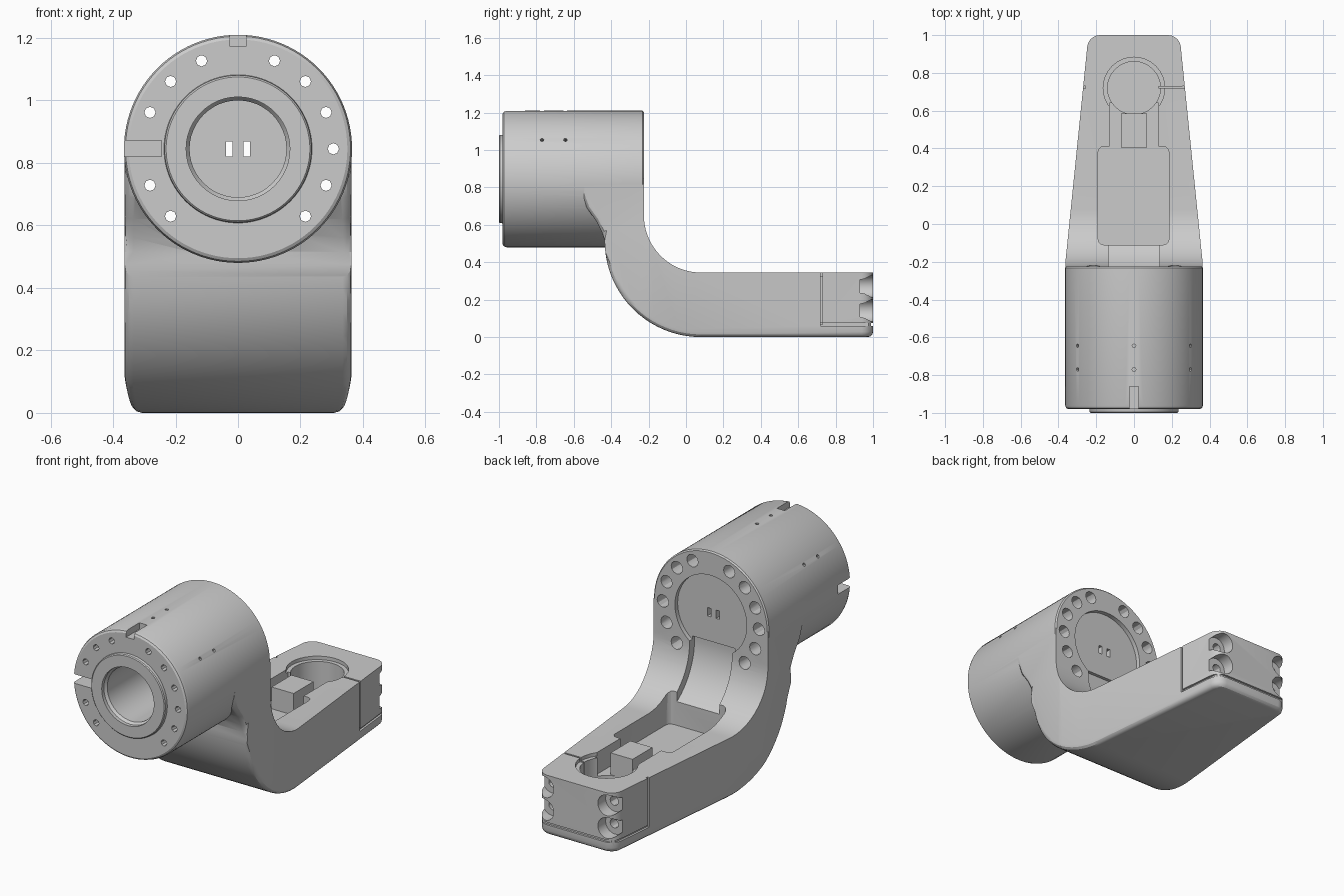
import bpy, bmesh, math
from mathutils import Matrix, Vector

if "Cube" in bpy.data.objects:
    bpy.data.objects.remove(bpy.data.objects["Cube"])

CZ = 0.845          # height of the barrel axis
R = 0.365           # barrel radius
cutters = []


def make(name, bm):
    bmesh.ops.recalc_face_normals(bm, faces=bm.faces)
    me = bpy.data.meshes.new(name)
    bm.to_mesh(me)
    bm.free()
    ob = bpy.data.objects.new(name, me)
    bpy.context.collection.objects.link(ob)
    return ob


def cut(bm):
    ob = make("cutter", bm)
    ob.hide_render = True
    cutters.append(ob)


def rod(a, b, r, seg=16):
    """Cylinder between two points."""
    a, b = Vector(a), Vector(b)
    bm = bmesh.new()
    m = Matrix.Translation((a + b) / 2) @ (b - a).to_track_quat('Z', 'Y').to_matrix().to_4x4()
    bmesh.ops.create_cone(bm, cap_ends=True, segments=seg, radius1=r, radius2=r,
                          depth=(b - a).length, matrix=m)
    return bm


def box(x0, x1, y0, y1, z0, z1, corner=0):
    """Box, optionally with rounded vertical corners."""
    bm = bmesh.new()
    m = Matrix.Translation(((x0 + x1) / 2, (y0 + y1) / 2, (z0 + z1) / 2)) @ \
        Matrix.Diagonal((x1 - x0, y1 - y0, z1 - z0, 1))
    bmesh.ops.create_cube(bm, size=1, matrix=m)
    if corner:
        es = [e for e in bm.edges if abs(e.verts[0].co.z - e.verts[1].co.z) > 1e-4]
        bmesh.ops.bevel(bm, geom=es, offset=corner, segments=3, profile=0.5, affect='EDGES')
    return bm


def prism(pts, hw):
    """Side profile (y, z) extruded across x."""
    bm = bmesh.new()
    f = bm.faces.new([bm.verts.new((-hw, y, z)) for y, z in pts])
    ext = bmesh.ops.extrude_face_region(bm, geom=[f])
    bmesh.ops.translate(bm, vec=(2 * hw, 0, 0),
                        verts=[g for g in ext['geom'] if isinstance(g, bmesh.types.BMVert)])
    bmesh.ops.recalc_face_normals(bm, faces=bm.faces)
    return bm


def arc(cy, cz, r, a0, a1, n):
    return [(cy + r * math.cos(math.radians(a0 + (a1 - a0) * i / n)),
             cz + r * math.sin(math.radians(a0 + (a1 - a0) * i / n))) for i in range(n + 1)]


def lathe(prof, seg=96):
    """Revolve (radius, y) points around the barrel axis; ends are on the axis."""
    bm = bmesh.new()
    vs = [bm.verts.new((r, y, CZ)) for r, y in prof]
    es = [bm.edges.new(p) for p in zip(vs, vs[1:])]
    bmesh.ops.spin(bm, geom=vs + es, cent=(0, 0, CZ), axis=(0, 1, 0),
                   angle=2 * math.pi, steps=seg, use_merge=True)
    bmesh.ops.remove_doubles(bm, verts=bm.verts, dist=1e-4)
    return bm


def boolean(ob, other, op):
    m = ob.modifiers.new(op, 'BOOLEAN')
    m.object, m.operation, m.solver = other, op, 'EXACT'


# Barrel with chamfered front rim and raised front ring
body = make("arm_link_body", lathe([
    (0, -0.225), (0.358, -0.225), (R, -0.232), (R, -0.96), (0.36, -0.974), (0.35, -0.98),
    (0.237, -0.98), (0.235, -0.995), (0.23, -1.0), (0, -1.0)]))

# Curved arm: inner bend, flat beam, outer bend flaring up to the barrel
inner = arc(0.08, 0.65, 0.305, 180, 270, 18)
outer = arc(0.08, 0.52, 0.515, 270, 180, 20)
outer = [(y, z - 0.005) for y, z in outer]
bm = prism([(-0.225, CZ)] + inner + [(1, 0.345), (1, 0)] + outer +
           [(-0.45, 0.56), (-0.48, 0.62), (-0.53, 0.69), (-0.545, 0.73), (-0.545, CZ)], 0.363)
bmesh.ops.bisect_plane(bm, geom=bm.verts[:] + bm.edges[:] + bm.faces[:],
                       plane_co=(0, -0.2, 0), plane_no=(0, 1, 0))
for v in bm.verts:
    if v.co.y > -0.2:
        v.co.x *= 1 - 0.335 * (v.co.y + 0.2) / 1.2
tip = [e for e in bm.edges if all(v.co.y > 0.99 for v in e.verts)
       and abs(e.verts[0].co.z - e.verts[1].co.z) > 0.1]
bmesh.ops.bevel(bm, geom=tip, offset=0.06, segments=5, profile=0.5, affect='EDGES')
bm.normal_update()
low = [e for e in bm.edges if len(e.link_faces) == 2 and e.calc_face_angle(0) > 0.7
       and min(f.normal.z for f in e.link_faces) < -0.15]
bmesh.ops.bevel(bm, geom=low, offset=0.028, segments=3, profile=0.5, affect='EDGES')
arm = make("arm_cutter", bm)
arm.hide_render = True
boolean(body, arm, 'UNION')

# Front bore, rear disc recess, seam ring
cut(lathe([(0, -0.29), (0.155, -0.29), (0.155, -0.965), (0.166, -0.98), (0.166, -1.05), (0, -1.05)], 48))
cut(rod((0, -0.25, CZ), (0, -0.2, CZ), 0.228, 64))

# Bolt circle: through holes with rear counterbores
for deg in (-45, -22.5, 0, 22.5, 45, 67.5):
    for s in (1, -1):
        x = s * 0.305 * math.cos(math.radians(deg))
        z = CZ + 0.305 * math.sin(math.radians(deg))
        if not (s < 0 and deg == 0):
            cut(rod((x, -1.1, z), (x, -0.1, z), 0.018, 8))
        cut(rod((x, -0.31, z), (x, -0.1, z), 0.036, 12))

# Twin cable slots in the disc, front notches, radial pin holes
for s in (1, -1):
    cut(box(s * 0.028 - 0.011, s * 0.028 + 0.011, -0.4, -0.2, CZ - 0.024, CZ + 0.024))
cut(box(-0.025, 0.025, -1.05, -0.86, 1.172, 1.3))
cut(box(-0.5, -0.245, -1.05, -0.86, 0.82, 0.872))
for deg in (35, 90, 145):
    d = Vector((math.cos(math.radians(deg)), 0, math.sin(math.radians(deg))))
    for y in (-0.645, -0.77):
        p = Vector((0, y, CZ))
        cut(rod(p + d * 0.33, p + d * 0.4, 0.01, 8))

# Cable channel down the bend, main pocket, neck and round well
cut(prism([(-0.2, 0.68)] + arc(0.08, 0.65, 0.35, 175, 240, 12) +
          arc(0.08, 0.65, 0.27, 240, 180, 12), 0.135))
cut(box(-0.19, 0.185, -0.11, 0.41, 0.22, 0.6, 0.03))
cut(box(-0.13, 0.13, 0.38, 0.64, 0.22, 0.5))
cut(rod((0, 0.72, 0.08), (0, 0.72, 0.5), 0.14, 32))
cut(rod((0, 0.72, 0.325), (0, 0.72, 0.5), 0.163, 32))

# End-cap seams: slits at the sides and a groove above the base plate
cut(box(0.13, 0.4, 0.719, 0.729, 0.066, 0.5))
for s in (1, -1):
    a, b = sorted((s * 0.258, s * 0.4))
    cut(box(a, b, 0.718, 0.73, 0.066, 0.5))
    # groove strip following the tapered side
    g = box(-0.03, 0.03, 0.72, 1.05, 0.06, 0.074)
    for v in g.verts:
        v.co.x += s * (0.363 * (1 - 0.335 * (v.co.y + 0.2) / 1.2) + 0.018)
    cut(g)
    # counterbored corner screws
    for z in (0.142, 0.272):
        cut(rod((s * 0.2, 0.93, z), (s * 0.2, 1.1, z), 0.06, 20))
        cut(rod((s * 0.195, 0.85, z), (s * 0.195, 0.95, z), 0.026, 12))
cut(box(-0.4, 0.4, 0.988, 1.1, 0.06, 0.074))

for c in cutters:
    boolean(body, c, 'DIFFERENCE')

# Bake the cuts and drop the helpers
dg = bpy.context.evaluated_depsgraph_get()
baked = bpy.data.meshes.new_from_object(body.evaluated_get(dg))
body.modifiers.clear()
body.data = baked
for c in cutters + [arm]:
    bpy.data.objects.remove(c)

# Connector block in the neck
block = make("connector_block", box(-0.07, 0.07, 0.405, 0.585, 0.215, 0.345))

for ob in (body, block):
    bpy.ops.object.select_all(action='DESELECT')
    ob.select_set(True)
    bpy.context.view_layer.objects.active = ob
    bpy.ops.object.shade_smooth_by_angle(angle=math.radians(30))
